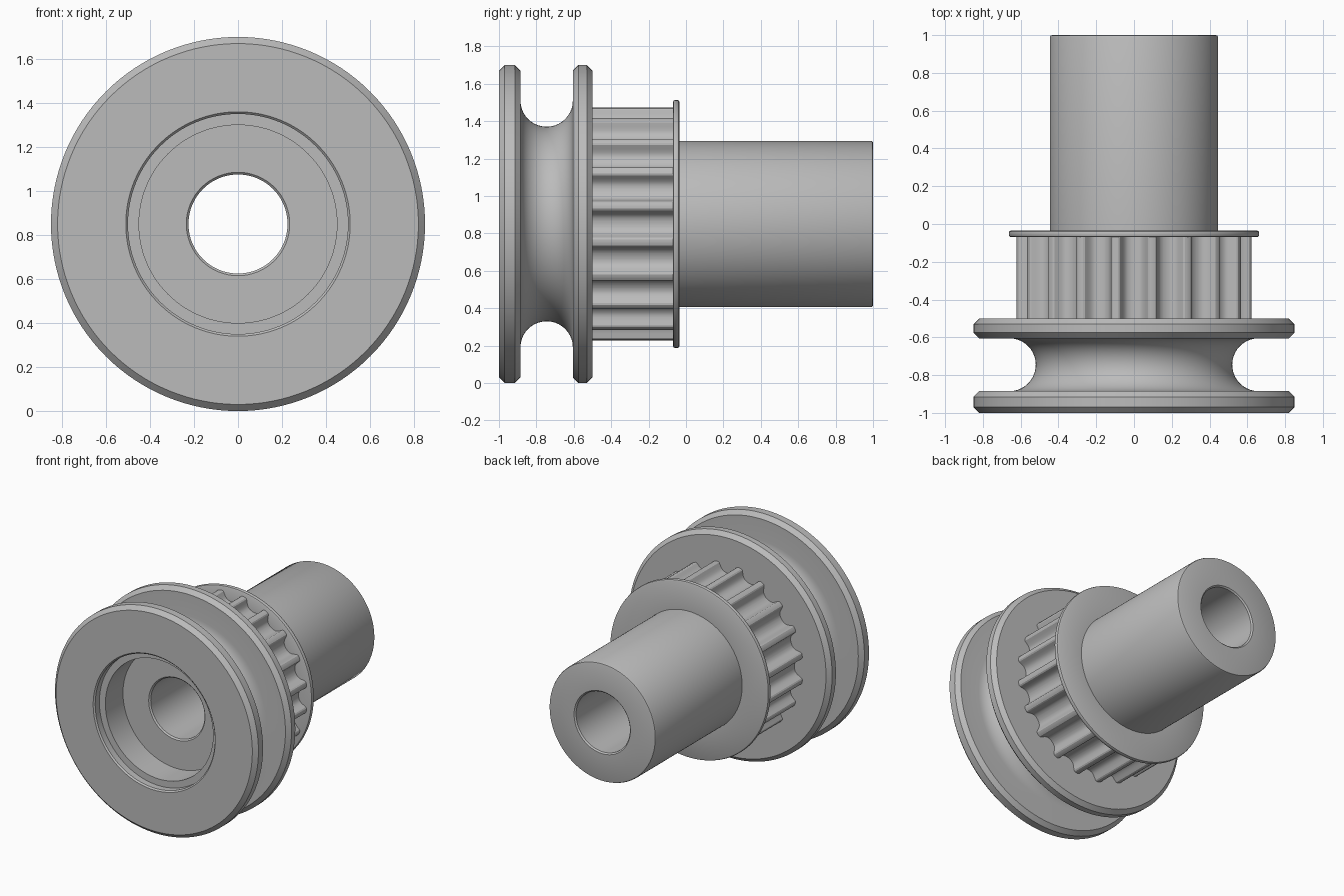
import bpy, bmesh, math

if "Cube" in bpy.data.objects:
    bpy.data.objects.remove(bpy.data.objects["Cube"])

AXIS_Z = 0.85      # height of the turning axis
TEETH = 20

steel = bpy.data.materials.new("plain grey")
steel.diffuse_color = (0.5, 0.5, 0.5, 1)
steel.use_nodes = True
steel.node_tree.nodes["Principled BSDF"].inputs["Base Color"].default_value = steel.diffuse_color


def sweep(name, rings):
    """Skin a list of rings; each ring is (y, [radius at each angle])."""
    bm = bmesh.new()
    n = len(rings[0][1])
    rows = []
    for y, radii in rings:
        rows.append([bm.verts.new((r * math.sin(math.tau * j / n), y,
                                   AXIS_Z + r * math.cos(math.tau * j / n)))
                     for j, r in enumerate(radii)])
    for a, b in zip(rows, rows[1:]):
        for j in range(n):
            k = (j + 1) % n
            bm.faces.new((a[j], a[k], b[k], b[j]))
    mesh = bpy.data.meshes.new(name)
    bm.to_mesh(mesh)
    bm.free()
    mesh.materials.append(steel)
    obj = bpy.data.objects.new(name, mesh)
    bpy.context.collection.objects.link(obj)
    bpy.context.view_layer.objects.active = obj
    obj.select_set(True)
    bpy.ops.object.shade_smooth_by_angle(angle=math.radians(28))
    obj.select_set(False)


def lathe(name, profile, n=128):
    """Turn a (y, radius) profile around the axis."""
    sweep(name, [(y, [r] * n) for y, r in profile])


# Through bore with small chamfers, running from back to front
lathe("bore", [(1.0, 0.235), (0.99, 0.225), (-0.72, 0.225), (-0.73, 0.235)])

# Stepped bearing seat recessed in the front
lathe("bearing_seat", [(-0.73, 0.235), (-0.73, 0.45), (-0.94, 0.45),
                       (-0.94, 0.50), (-0.99, 0.50), (-1.0, 0.51)])

# Grooved wheel: two chamfered rims with a round groove between them
groove = [(-0.745 - 0.14 * math.cos(math.pi * i / 20),
           0.66 - 0.14 * math.sin(math.pi * i / 20)) for i in range(21)]
lathe("grooved_wheel",
      [(-1.0, 0.51), (-1.0, 0.82), (-0.97, 0.85), (-0.915, 0.85), (-0.885, 0.82)]
      + groove
      + [(-0.605, 0.82), (-0.575, 0.85), (-0.53, 0.85), (-0.50, 0.82), (-0.50, 0.54)])

# Toothed belt ring: narrow rounded teeth with scooped gaps
half = [(0, 0.555), (2, 0.557), (4, 0.566), (5.2, 0.58), (6, 0.60),
        (6.5, 0.617), (7.2, 0.627), (9, 0.629)]


def tooth_radius(angle):
    a = abs((angle + 9) % 18 - 9)
    for (a0, r0), (a1, r1) in zip(half, half[1:]):
        if a <= a1:
            return r0 + (r1 - r0) * (a - a0) / (a1 - a0)
    return half[-1][1]


steps = TEETH * 24
tooth_ring = [tooth_radius(360 * j / steps) for j in range(steps)]
sweep("toothed_ring", [(-0.50, tooth_ring), (-0.07, tooth_ring)])

# Thin belt flange with rounded edge
lathe("belt_flange", [(-0.07, 0.54), (-0.07, 0.652), (-0.066, 0.66), (-0.058, 0.663),
                      (-0.047, 0.663), (-0.039, 0.66), (-0.035, 0.652), (-0.035, 0.445)])

# Long shaft sleeve
lathe("shaft_sleeve", [(-0.035, 0.445), (0.988, 0.445), (0.997, 0.441),
                       (1.0, 0.433), (1.0, 0.235)])
